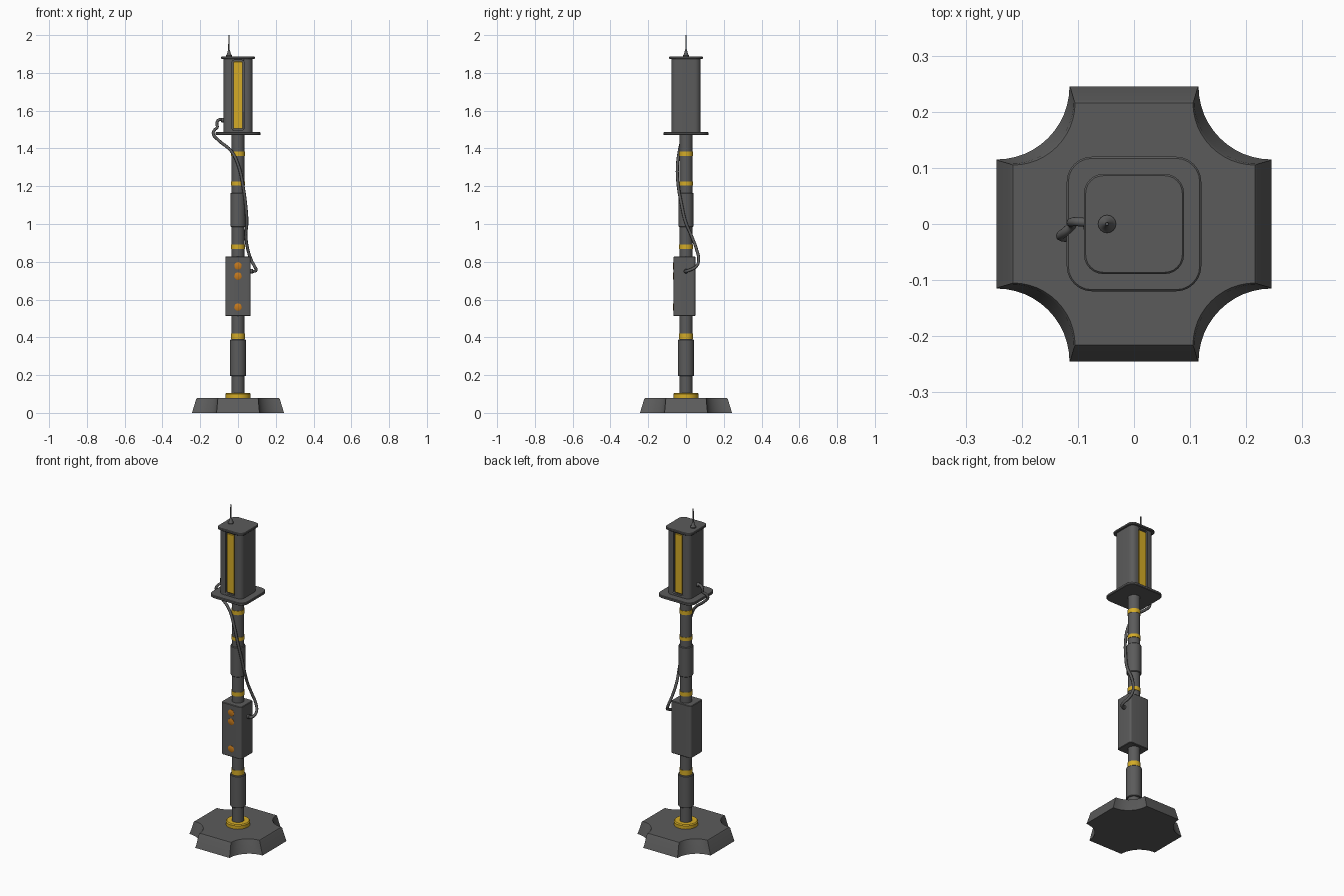
import bpy, bmesh, math
from mathutils import Matrix, Vector

if "Cube" in bpy.data.objects:
    bpy.data.objects.remove(bpy.data.objects["Cube"])


def mat(name, r, g, b):
    m = bpy.data.materials.new(name)
    m.diffuse_color = (r, g, b, 1)
    m.use_nodes = True
    m.node_tree.nodes["Principled BSDF"].inputs["Base Color"].default_value = m.diffuse_color
    return m


GREY = mat("dark grey metal", 0.105, 0.105, 0.105)
YELLOW = mat("warning yellow", 0.66, 0.41, 0.02)
ORANGE = mat("orange button", 0.55, 0.19, 0.012)


def finish(name, bm, material, angle=35):
    bmesh.ops.recalc_face_normals(bm, faces=bm.faces)
    me = bpy.data.meshes.new(name)
    bm.to_mesh(me)
    bm.free()
    ob = bpy.data.objects.new(name, me)
    bpy.context.collection.objects.link(ob)
    me.materials.append(material)
    bpy.ops.object.select_all(action='DESELECT')
    ob.select_set(True)
    bpy.context.view_layer.objects.active = ob
    bpy.ops.object.shade_smooth_by_angle(angle=math.radians(angle))
    return ob


def loft(name, rings, material, matrix=None):
    """Skin stacked rings of points and cap both ends."""
    bm = bmesh.new()
    vs = [[bm.verts.new(p) for p in ring] for ring in rings]
    n = len(vs[0])
    for a, b in zip(vs, vs[1:]):
        for i in range(n):
            j = (i + 1) % n
            bm.faces.new((a[i], a[j], b[j], b[i]))
    bm.faces.new(vs[0][::-1])
    bm.faces.new(vs[-1])
    if matrix:
        bm.transform(matrix)
    return finish(name, bm, material)


def turned(name, profile, material, x=0, y=0, n=32, matrix=None):
    """Round part from (radius, height) pairs."""
    rings = [[(x + r * math.cos(2 * math.pi * i / n), y + r * math.sin(2 * math.pi * i / n), z)
              for i in range(n)] for r, z in profile]
    return loft(name, rings, material, matrix)


def rounded(hx, hy, r, z, cy=0, seg=6):
    """Rounded rectangle ring at height z."""
    pts = []
    for k, (sx, sy) in enumerate([(1, 1), (-1, 1), (-1, -1), (1, -1)]):
        for i in range(seg + 1):
            a = math.pi / 2 * (k + i / seg)
            pts.append((sx * (hx - r) + r * math.cos(a), cy + sy * (hy - r) + r * math.sin(a), z))
    return pts


def slab(name, hx, hy, r, z0, z1, material, cy=0, bev=0.003, matrix=None):
    """Rounded block with softened top and bottom edges."""
    steps = [(bev, z0), (0, z0 + bev), (0, z1 - bev), (bev, z1)] if bev else [(0, z0), (0, z1)]
    return loft(name, [rounded(hx - d, hy - d, r - d, z, cy) for d, z in steps], material, matrix)


# Base foot: square with scooped corners, tapering upward
def foot(e, c, z, seg=12):
    pts = []
    for k in range(4):
        rot = Matrix.Rotation(k * math.pi / 2, 3, 'Z')
        for i in range(seg + 1):
            a = math.radians(-90 - 90 * i / seg)
            pts.append(rot @ Vector((e + (e - c) * math.cos(a), e + (e - c) * math.sin(a), z)))
    return pts


loft("base_foot", [foot(0.245, 0.115, 0), foot(0.242, 0.113, 0.006),
                   foot(0.221, 0.107, 0.074), foot(0.216, 0.105, 0.08)], GREY)

# Pole, base collar and sleeves
turned("pole", [(0.034, 0.07), (0.034, 1.475)], GREY)
turned("base_collar", [(0.066, 0.08), (0.066, 0.1), (0.061, 0.106), (0.034, 0.106)], YELLOW)
for name, z0, z1, r in [("lower_sleeve", 0.195, 0.388, 0.043), ("upper_sleeve", 0.985, 1.165, 0.04)]:
    turned(name, [(0.034, z0), (r - 0.003, z0), (r, z0 + 0.003), (r, z1 - 0.003),
                  (r - 0.003, z1), (0.034, z1)], GREY)

# Yellow bands
for i, (z0, z1) in enumerate([(0.39, 0.42), (0.868, 0.892), (1.203, 1.224), (1.36, 1.384)]):
    turned(f"pole_band_{i + 1}", [(0.034, z0), (0.0365, z0), (0.0365, z1), (0.034, z1)], YELLOW)

# Control box with front buttons
slab("control_box", 0.067, 0.0575, 0.012, 0.512, 0.828, GREY, cy=-0.0085)
for i, z in enumerate([0.778, 0.724, 0.56]):
    m = Matrix.Translation((0, -0.066, z)) @ Matrix.Rotation(math.pi / 2, 4, 'X')
    turned(f"button_{i + 1}", [(0.02, -0.002), (0.02, 0.001), (0.016, 0.003)], ORANGE, n=16, matrix=m)

# Lamp head: shelf plate, housing and cap
slab("shelf_plate", 0.12, 0.12, 0.045, 1.47, 1.486, GREY)
head = slab("head_housing", 0.077, 0.077, 0.03, 1.484, 1.878, GREY, bev=0)
slab("head_cap", 0.089, 0.089, 0.034, 1.874, 1.888, GREY)

# Recessed yellow light strips, front and back
for side, s in [("front", 1), ("back", -1)]:
    m = Matrix.Translation((0, -s * 0.077, 1.682)) @ Matrix.Rotation(s * math.pi / 2, 4, 'X')
    cutter = slab(f"{side}_slot_cutter", 0.031, 0.185, 0.01, -0.012, 0.02, GREY, bev=0, matrix=m)
    cutter.hide_render = True
    cutter.hide_viewport = True
    cutter.display_type = 'WIRE'
    mod = head.modifiers.new(f"{side}_slot", 'BOOLEAN')
    mod.operation = 'DIFFERENCE'
    mod.object = cutter
    slab(f"{side}_light_strip", 0.0245, 0.177, 0.006, -0.013, -0.004, YELLOW, bev=0.001, matrix=m)

# Antenna
turned("antenna", [(0.016, 1.886), (0.016, 1.893), (0.011, 1.898), (0.006, 1.918),
                   (0.004, 1.922), (0.003, 2.0)], GREY, x=-0.048, n=16)


# Hanging cable from the head down round the pole to the control box
path = [(-0.07, 0, 1.55), (-0.1, 0.004, 1.552), (-0.112, 0.003, 1.535), (-0.11, -0.002, 1.512),
        (-0.124, -0.015, 1.498), (-0.131, -0.022, 1.477), (-0.105, -0.024, 1.445),
        (-0.035, -0.036, 1.385), (0.005, -0.046, 1.3), (0.027, -0.041, 1.2), (0.041, -0.023, 1.1),
        (0.047, -0.002, 1.01), (0.042, 0.028, 0.94), (0.052, 0.056, 0.865), (0.07, 0.067, 0.81),
        (0.088, 0.054, 0.775), (0.096, 0.022, 0.757), (0.088, 0.002, 0.75), (0.06, 0, 0.75)]
cu = bpy.data.curves.new("cable", 'CURVE')
cu.dimensions = '3D'
cu.bevel_depth = 0.008
cu.bevel_resolution = 2
cu.resolution_u = 5
cu.use_fill_caps = True
sp = cu.splines.new('BEZIER')
sp.bezier_points.add(len(path) - 1)
for bp, p in zip(sp.bezier_points, path):
    bp.co = p
    bp.handle_left_type = bp.handle_right_type = 'AUTO'
cu.materials.append(GREY)
bpy.context.collection.objects.link(bpy.data.objects.new("cable", cu))

# Cable sockets on the head and the control box
for name, x, z, s in [("head_socket", -0.075, 1.55, -1), ("box_socket", 0.065, 0.75, 1)]:
    m = Matrix.Translation((x, 0, z)) @ Matrix.Rotation(s * math.pi / 2, 4, 'Y')
    turned(name, [(0.012, 0), (0.012, 0.012), (0.009, 0.015)], GREY, n=16, matrix=m)
